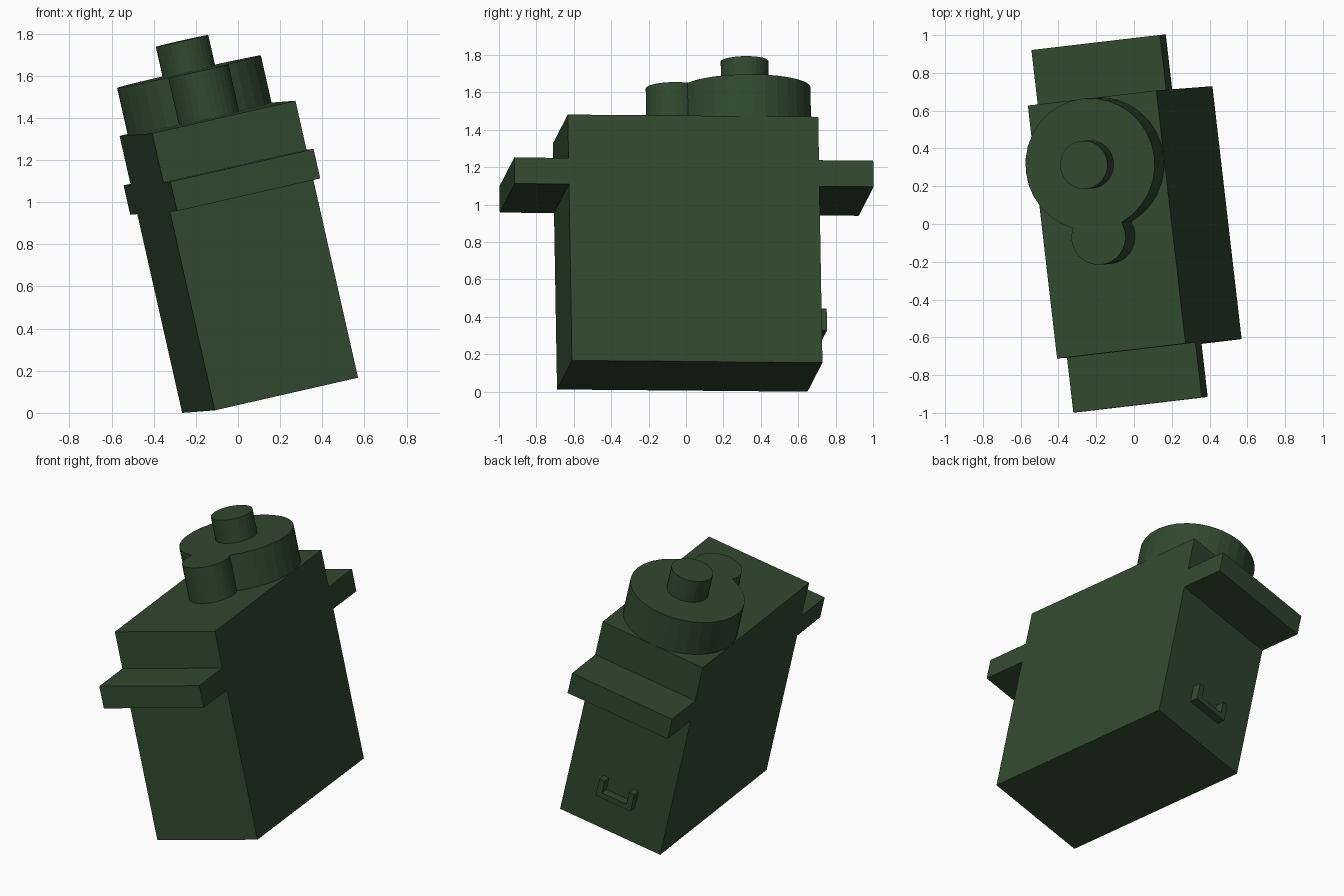
import bpy
from mathutils import Matrix, Vector

if "Cube" in bpy.data.objects:
    bpy.data.objects.remove(bpy.data.objects["Cube"])

# Tilted local frame of the motor: width, length, height axes
U = Vector((0.969, 0.114, 0.221)).normalized()
W = Vector((-0.2205, -0.0167, 0.9755))
W = (W - U * W.dot(U)).normalized()
V = W.cross(U)
FRAME = Matrix.Translation((0.1525, 0.02, 0.0835)) @ Matrix((U, V, W)).transposed().to_4x4()

green = bpy.data.materials.new("dark_green")
green.diffuse_color = (0.03, 0.066, 0.028, 1)
green.use_nodes = True
green.node_tree.nodes["Principled BSDF"].inputs["Base Color"].default_value = green.diffuse_color


def finish(name):
    ob = bpy.context.object
    ob.name = name
    bpy.ops.object.transform_apply(location=True, rotation=True, scale=True)
    ob.data.materials.append(green)
    ob.matrix_world = FRAME
    return ob


def box(name, x, y, z):
    """Box from (min, max) pairs along the local axes."""
    bpy.ops.mesh.primitive_cube_add(size=1, location=[sum(p) / 2 for p in (x, y, z)])
    bpy.context.object.scale = [p[1] - p[0] for p in (x, y, z)]
    return finish(name)


def cylinder(name, r, y, z0, z1):
    bpy.ops.mesh.primitive_cylinder_add(vertices=32, radius=r, depth=z1 - z0,
                                        location=(0, y, (z0 + z1) / 2))
    return finish(name)


def boolean(ob, other, operation):
    mod = ob.modifiers.new(operation.lower(), 'BOOLEAN')
    mod.operation, mod.object, mod.solver = operation, other, 'EXACT'
    bpy.context.view_layer.objects.active = ob
    bpy.ops.object.modifier_apply(modifier=mod.name)
    bpy.data.objects.remove(other)


HALF_W, HALF_L, TOP = 0.351, 0.674, 1.348

# Case
box("case", (-HALF_W, HALF_W), (-HALF_L, HALF_L), (0, TOP))

# Mounting ears on both ends
for name, s in (("front_ear", -1), ("back_ear", 1)):
    box(name, (-HALF_W, HALF_W), sorted((s * HALF_L, s * 0.966)), (0.967, 1.11))

# Gear housing: large and small drums merged
housing = cylinder("gear_housing", 0.351, 0.324, TOP, 1.578)
boolean(housing, cylinder("small_drum", 0.147, -0.063, TOP, 1.578), 'UNION')

# Output shaft
cylinder("output_shaft", 0.128, 0.324, 1.578, 1.728)

# Cable outlet: small U-shaped bracket on the back
outlet = box("cable_outlet", (-0.122, 0.122), (HALF_L, HALF_L + 0.055), (0.23, 0.35))
boolean(outlet, box("outlet_cutter", (-0.085, 0.085), (HALF_L - 0.02, HALF_L + 0.1), (0.265, 0.4)),
        'DIFFERENCE')
